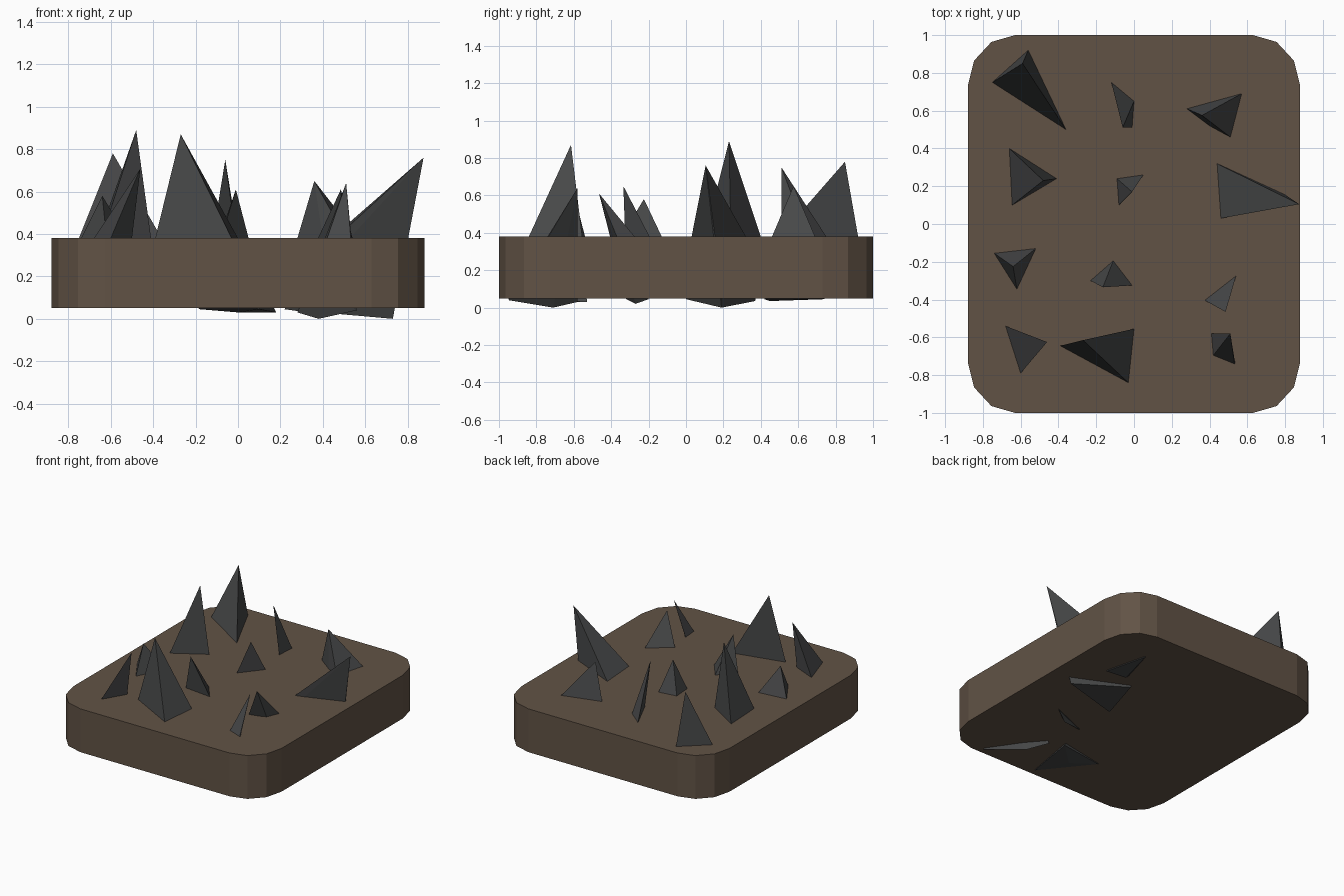
import bpy
import bmesh
from math import cos, sin, pi
from mathutils import Vector

cube = bpy.data.objects.get("Cube")
if cube:
    bpy.data.objects.remove(cube, do_unlink=True)

BOTTOM, TOP, FOOT = 0.05, 0.38, 0.25


def material(name, rgb):
    mat = bpy.data.materials.new(name)
    mat.use_nodes = True
    colour = (*rgb, 1)
    mat.diffuse_color = colour
    shader = mat.node_tree.nodes["Principled BSDF"]
    shader.inputs["Base Color"].default_value = colour
    shader.inputs["Roughness"].default_value = 0.9
    return mat


def finish(bm, name, mat):
    bmesh.ops.recalc_face_normals(bm, faces=bm.faces)
    mesh = bpy.data.meshes.new(name)
    bm.to_mesh(mesh)
    bm.free()
    mesh.materials.append(mat)
    obj = bpy.data.objects.new(name, mesh)
    bpy.context.collection.objects.link(obj)
    return obj


earth = material("earth brown", (0.12, 0.086, 0.06))
stone = material("dark stone", (0.062, 0.064, 0.065))


# Ground slab with faceted round corners
def ground_slab():
    bm = bmesh.new()
    ring = []
    for quarter, (sx, sy) in enumerate([(1, 1), (-1, 1), (-1, -1), (1, -1)]):
        for step in range(4):
            a = (quarter + step / 3) * pi / 2
            x = sx * 0.63 + 0.25 * cos(a)
            y = sy * 0.73 + 0.27 * sin(a)
            ring.append(bm.verts.new((x, y, BOTTOM)))
    face = bm.faces.new(ring)
    result = bmesh.ops.extrude_face_region(bm, geom=[face])
    lifted = [g for g in result["geom"] if isinstance(g, bmesh.types.BMVert)]
    bmesh.ops.translate(bm, verts=lifted, vec=(0, 0, TOP - BOTTOM))
    finish(bm, "ground_slab", earth)


# Leaning three-sided spike, rooted in the slab, with optional tips underneath
def spike(name, apex, ground, roots=()):
    tip = Vector(apex)
    reach = (tip.z - FOOT) / (tip.z - TOP)
    points = [tip] + [tip + (Vector((x, y, TOP)) - tip) * reach for x, y in ground]
    points += [Vector(p) for p in roots]
    bm = bmesh.new()
    verts = [bm.verts.new(p) for p in points]
    hull = bmesh.ops.convex_hull(bm, input=verts)
    spare = {g for g in hull["geom_interior"] + hull["geom_unused"]
             if isinstance(g, bmesh.types.BMVert)}
    bmesh.ops.delete(bm, geom=list(spare), context='VERTS')
    finish(bm, name, stone)


ground_slab()

# Back row
spike("spike_back_right", (-0.59, 0.85, 0.78),
      [(-0.75, 0.75), (-0.56, 0.92), (-0.36, 0.5)])
spike("spike_back_middle", (-0.06, 0.51, 0.75),
      [(-0.12, 0.75), (0, 0.65), (-0.01, 0.51)])
spike("spike_back_left", (0.36, 0.575, 0.65),
      [(0.28, 0.61), (0.57, 0.69), (0.51, 0.46)],
      [(0.52, 0.74, 0.045), (0.6, 0.42, 0.045), (0.45, 0.45, 0.035)])

# Second row
spike("spike_inner_back_right", (-0.48, 0.23, 0.89),
      [(-0.66, 0.4), (-0.41, 0.24), (-0.645, 0.1)])
spike("spike_inner_back_middle", (-0.01, 0.17, 0.61),
      [(-0.09, 0.24), (0.05, 0.26), (-0.08, 0.1)])
spike("spike_inner_back_left", (0.875, 0.105, 0.76),
      [(0.44, 0.32), (0.46, 0.03), (0.8, 0.155)],
      [(0.73, 0.19, 0), (0.34, 0.37, 0.035), (0.22, 0, 0.045)])

# Third row
spike("spike_inner_front_right", (-0.64, -0.225, 0.58),
      [(-0.74, -0.155), (-0.52, -0.13), (-0.62, -0.345)])
spike("spike_inner_front_middle", (-0.165, -0.335, 0.65),
      [(-0.23, -0.3), (-0.11, -0.195), (-0.01, -0.325)])
spike("spike_inner_front_left", (0.485, -0.465, 0.61),
      [(0.38, -0.4), (0.54, -0.275), (0.5, -0.37)],
      [(0.51, -0.2, 0.045), (0.22, -0.32, 0.045), (0.4, -0.27, 0.02)])

# Front row
spike("spike_front_right", (-0.46, -0.625, 0.71),
      [(-0.68, -0.54), (-0.6, -0.79), (-0.5, -0.62)])
spike("spike_front_middle", (-0.27, -0.615, 0.87),
      [(-0.39, -0.645), (0, -0.555), (-0.03, -0.84)],
      [(0.18, -0.53, 0.03), (0.1, -0.95, 0.045), (-0.18, -0.6, 0.045),
       (0, -0.7, 0.03)])
spike("spike_front_left", (0.51, -0.58, 0.64),
      [(0.41, -0.58), (0.42, -0.695), (0.535, -0.735)],
      [(0.56, -0.95, 0.04), (0.28, -0.58, 0.03), (0.38, -0.71, 0)])
